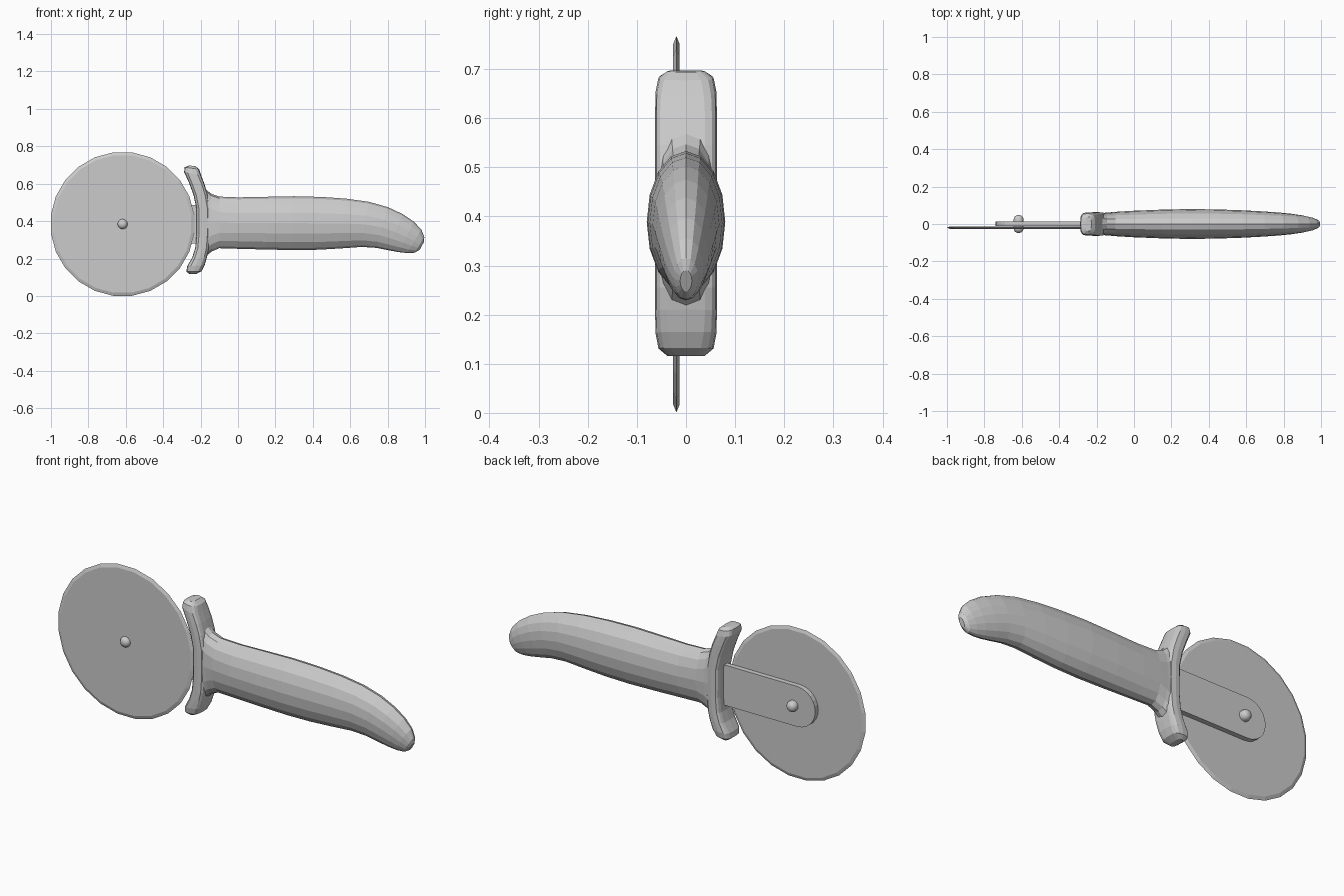
import bpy, bmesh
from math import sin, cos, pi, copysign

if "Cube" in bpy.data.objects:
    bpy.data.objects.remove(bpy.data.objects["Cube"])

CX, CZ = -0.617, 0.384        # wheel axis


def finish(bm, name):
    bmesh.ops.recalc_face_normals(bm, faces=bm.faces)
    me = bpy.data.meshes.new(name)
    bm.to_mesh(me)
    bm.free()
    ob = bpy.data.objects.new(name, me)
    bpy.context.collection.objects.link(ob)
    return ob


def skin(bm, rings):
    """Bridge equal rings of points and cap both ends."""
    vr = [[bm.verts.new(p) for p in r] for r in rings]
    n = len(vr[0])
    for a, b in zip(vr, vr[1:]):
        for i in range(n):
            j = (i + 1) % n
            bm.faces.new((a[i], a[j], b[j], b[i]))
    bm.faces.new(vr[0])
    bm.faces.new(vr[-1])


def loft(name, stations, sides=16):
    """Stations: two opposite points (x, z), half width in y, squareness."""
    def sup(v, e):
        return copysign(abs(v) ** (2 / e), v) if abs(v) > 1e-9 else 0.0
    rings = []
    for ax, az, bx, bz, w, e in stations:
        ring = []
        for k in range(sides):
            t = 2 * pi * k / sides
            c, s = sup(cos(t), e), sup(sin(t), e)
            ring.append(((ax + bx) / 2 + (ax - bx) / 2 * c, w * s,
                         (az + bz) / 2 + (az - bz) / 2 * c))
        rings.append(ring)
    bm = bmesh.new()
    skin(bm, rings)
    return finish(bm, name)


def lathe(name, profile, sides):
    """Turn (radius, y) profile about the wheel axis."""
    rings = [[(CX + r * cos(2 * pi * (k + .5) / sides), y,
               CZ + r * sin(2 * pi * (k + .5) / sides)) for k in range(sides)]
             for r, y in profile]
    bm = bmesh.new()
    skin(bm, rings)
    return finish(bm, name)


# Cutting wheel with a ground edge
lathe("blade", [(.37, -.026), (.3865, -.0195), (.37, -.013)], 24)

# Domed axle pin through wheel and arm
pin = lathe("axle_pin", [(.008, -.047), (.018, -.043), (.025, -.034), (.027, -.025),
                         (.027, .025), (.025, .034), (.018, .043), (.008, .047)], 16)

# Flat arm behind the wheel with a rounded end
outline = [(-.16, -.103), (-.16, .103)]
outline += [(-.637 - .103 * sin(pi * k / 12), .103 * cos(pi * k / 12)) for k in range(13)]
bm = bmesh.new()
skin(bm, [[(x, y, CZ + z) for x, z in outline] for y in (-.011, .014)])
finish(bm, "arm")

# Grip, flared into the guard and drooping at the end
handle = loft("handle", [
    (-.208, .605, -.203, .185, .057, 3.2),
    (-.178, .575, -.172, .212, .059, 2.8),
    (-.145, .547, -.14, .238, .061, 2.4),
    (-.10, .531, -.10, .255, .065, 2.1),
    (0, .527, 0, .252, .071, 2),
    (.15, .530, .15, .248, .077, 2),
    (.30, .533, .30, .245, .080, 2),
    (.45, .529, .43, .247, .078, 2),
    (.58, .520, .55, .254, .074, 2),
    (.70, .503, .66, .262, .068, 2),
    (.80, .475, .74, .257, .062, 2),
    (.88, .438, .80, .245, .055, 2),
    (.94, .397, .86, .234, .046, 2),
    (.98, .355, .905, .229, .036, 2),
    (.996, .315, .945, .231, .025, 2),
    (.995, .29, .972, .247, .012, 2)])

# Curved finger guard
guard = loft("guard", [
    (-.228, .694, -.262, .697, .038, 3),
    (-.208, .677, -.285, .688, .056, 3.2),
    (-.197, .645, -.288, .662, .062, 3.6),
    (-.180, .600, -.262, .605, .063, 4),
    (-.163, .545, -.238, .540, .063, 4),
    (-.150, .470, -.223, .470, .063, 4),
    (-.150, .330, -.222, .330, .063, 4),
    (-.155, .255, -.229, .255, .063, 4),
    (-.165, .210, -.245, .205, .063, 4),
    (-.178, .165, -.272, .158, .062, 3.6),
    (-.195, .132, -.276, .130, .056, 3.2),
    (-.225, .116, -.258, .116, .038, 3)])

# Weld grip and guard into one skin
mod = handle.modifiers.new("weld", 'BOOLEAN')
mod.operation = 'UNION'
mod.solver = 'EXACT'
mod.object = guard
bpy.context.view_layer.objects.active = handle
bpy.ops.object.modifier_apply(modifier="weld")
bpy.data.objects.remove(guard)

# Soft shading on the rounded pin only; other parts stay faceted
bpy.ops.object.select_all(action='DESELECT')
pin.select_set(True)
bpy.context.view_layer.objects.active = pin
bpy.ops.object.shade_smooth_by_angle(angle=pi / 4)
